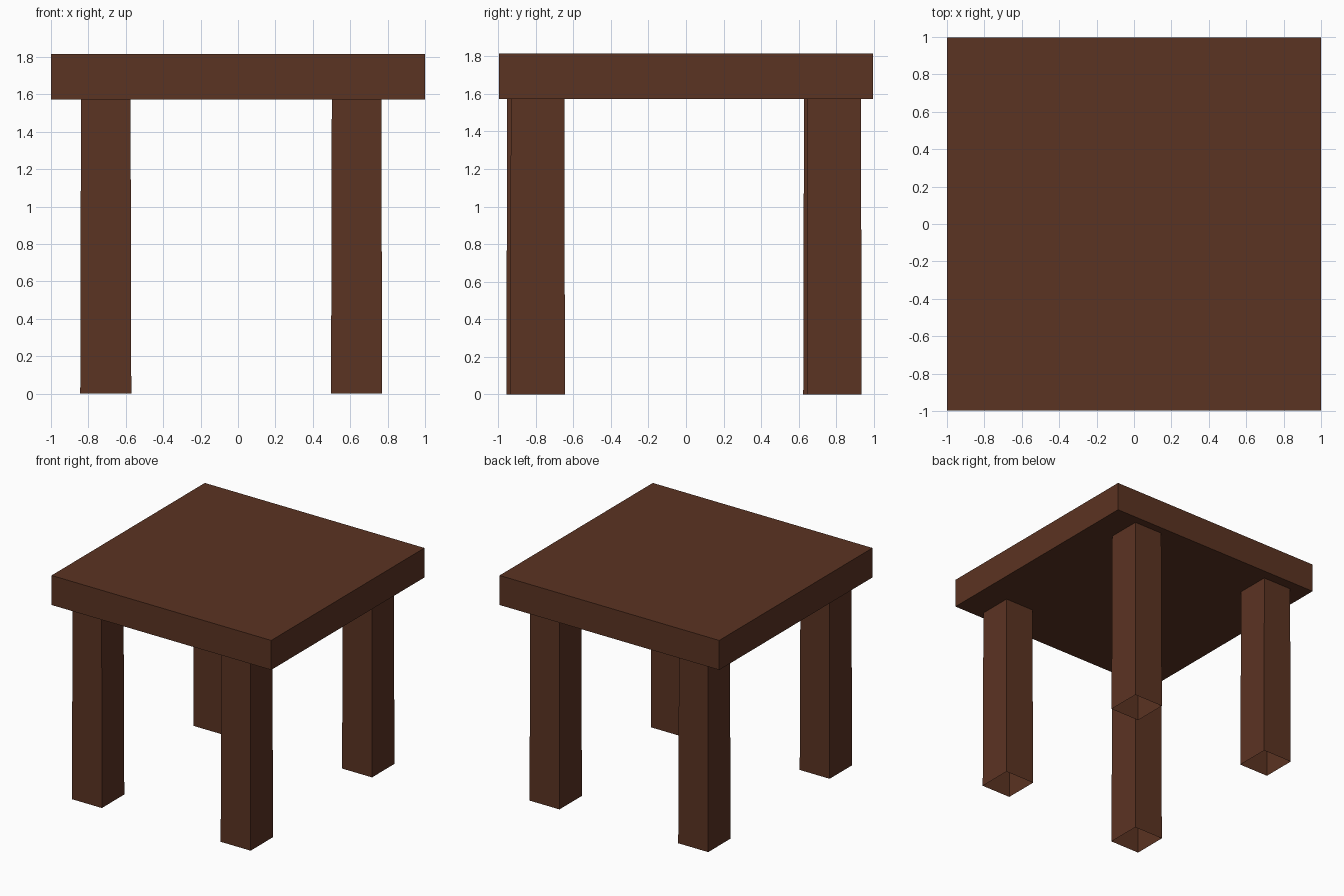
import bpy
import bmesh

if "Cube" in bpy.data.objects:
    bpy.data.objects.remove(bpy.data.objects["Cube"])

wood = bpy.data.materials.new("dark_wood")
wood.diffuse_color = (0.105, 0.033, 0.016, 1)
wood.use_nodes = True
wood.node_tree.nodes["Principled BSDF"].inputs["Base Color"].default_value = wood.diffuse_color


def box(name, center, size, z0, z1, flare=0.0, hollow=False):
    """Box between z0 and z1; flare widens the foot, hollow drops both end caps."""
    bm = bmesh.new()
    bmesh.ops.create_cube(bm, size=1)
    if hollow:
        caps = [f for f in bm.faces if abs(f.normal.z) > 0.5]
        bmesh.ops.delete(bm, geom=caps, context='FACES_ONLY')
    for v in bm.verts:
        low = v.co.z < 0
        grow = flare if low else 0.0
        v.co = (center[0] + v.co.x * (size[0] + grow),
                center[1] + v.co.y * (size[1] + grow),
                z0 if low else z1)
    mesh = bpy.data.meshes.new(name)
    bm.to_mesh(mesh)
    bm.free()
    mesh.materials.append(wood)
    obj = bpy.data.objects.new(name, mesh)
    bpy.context.collection.objects.link(obj)
    return obj


# Thick square slab
box("table_top", (0, 0), (2.0, 1.993), 1.572, 1.815)

# Slightly flared open-ended legs, not quite symmetrically placed
legs = {
    "front_left_leg": (-0.707, -0.81),
    "front_right_leg": (0.634, -0.79),
    "back_left_leg": (-0.707, 0.77),
    "back_right_leg": (0.634, 0.789),
}
for name, center in legs.items():
    box(name, center, (0.265, 0.284), 0, 1.572, flare=0.008, hollow=True)
